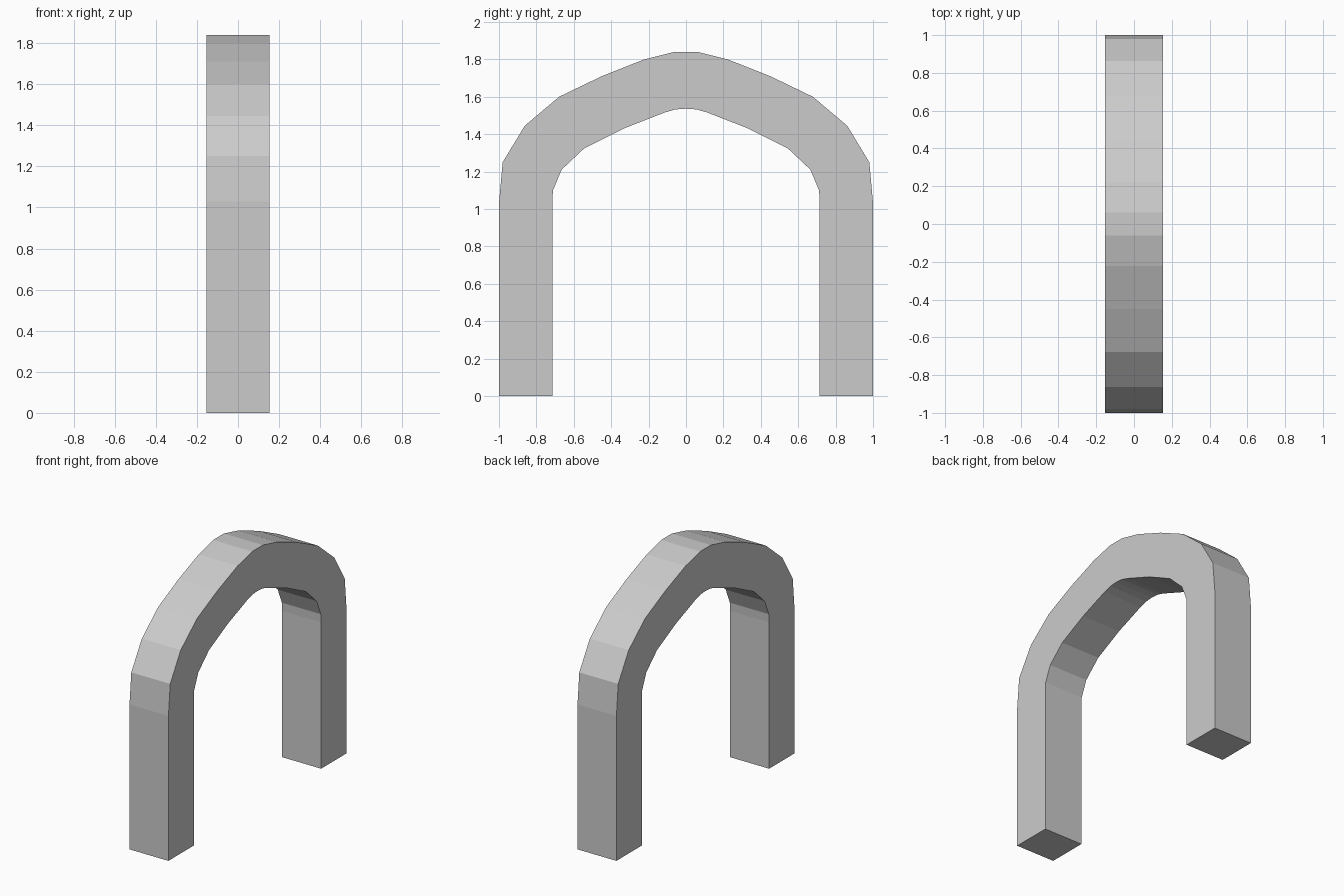
import bpy, bmesh

if "Cube" in bpy.data.objects:
    bpy.data.objects.remove(bpy.data.objects["Cube"])

HALF_WIDTH = 0.153

# Half profile from foot to crown: (outer y, outer z, inner y, inner z)
half = [
    (1.0, 0.0, 0.715, 0.0),
    (1.0, 1.03, 0.715, 1.04),
    (0.98, 1.25, 0.711, 1.10),
    (0.862, 1.445, 0.665, 1.21),
    (0.678, 1.60, 0.544, 1.324),
    (0.45, 1.71, 0.333, 1.43),
    (0.222, 1.80, 0.115, 1.515),
    (0.06, 1.84, 0.058, 1.532),
]
crown = [(0.0, 1.84, 0.0, 1.536)]
mirrored = [(-oy, oz, -iy, iz) for oy, oz, iy, iz in reversed(half)]
sections = half + crown + mirrored

# Sweep a four-sided section along the arch
bm = bmesh.new()
rings = []
for oy, oz, iy, iz in sections:
    corners = [(-HALF_WIDTH, oy, oz), (HALF_WIDTH, oy, oz),
               (HALF_WIDTH, iy, iz), (-HALF_WIDTH, iy, iz)]
    rings.append([bm.verts.new(c) for c in corners])
for a, b in zip(rings, rings[1:]):
    for i in range(4):
        j = (i + 1) % 4
        bm.faces.new((a[i], a[j], b[j], b[i]))

# Feet
bm.faces.new(rings[0])
bm.faces.new(rings[-1])
bmesh.ops.recalc_face_normals(bm, faces=bm.faces)

mesh = bpy.data.meshes.new("arch")
bm.to_mesh(mesh)
bm.free()
bpy.context.collection.objects.link(bpy.data.objects.new("arch", mesh))
